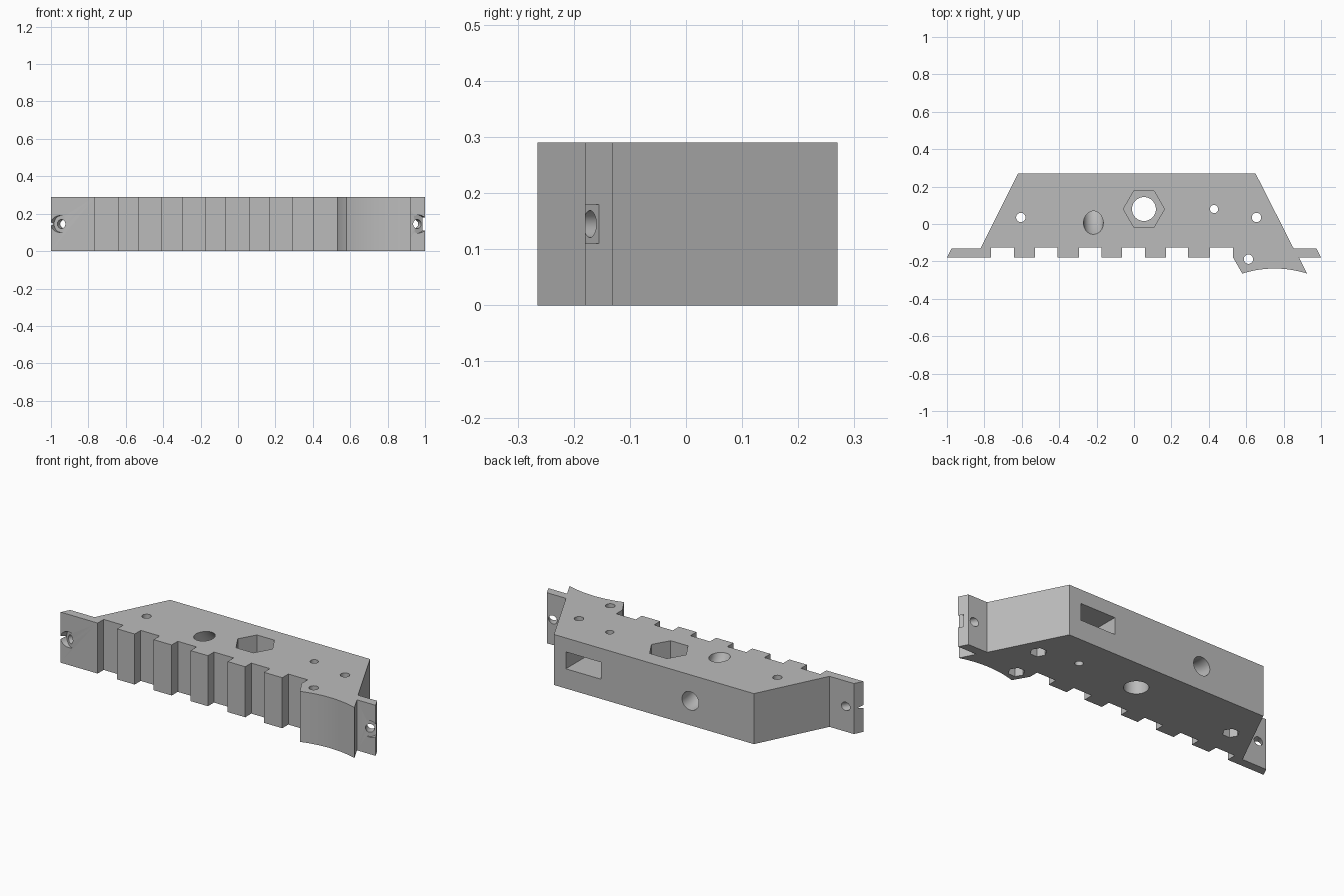
import bpy, bmesh, math
from mathutils import Vector

HEIGHT = 0.29
cube = bpy.data.objects.get("Cube")
if cube:
    bpy.data.objects.remove(cube, do_unlink=True)

grey = bpy.data.materials.new("light_grey")
grey.use_nodes = True
colour = (0.5, 0.5, 0.5, 1)
grey.diffuse_color = colour
grey.node_tree.nodes["Principled BSDF"].inputs["Base Color"].default_value = colour


def finish(name, bm):
    bmesh.ops.recalc_face_normals(bm, faces=bm.faces)
    mesh = bpy.data.meshes.new(name)
    bm.to_mesh(mesh)
    bm.free()
    mesh.materials.append(grey)
    obj = bpy.data.objects.new(name, mesh)
    bpy.context.collection.objects.link(obj)
    return obj


def loft(name, rings):
    """Skin a list of matching closed rings and cap both ends."""
    bm = bmesh.new()
    loops = [[bm.verts.new(p) for p in ring] for ring in rings]
    for a, b in zip(loops, loops[1:]):
        for i in range(len(a)):
            j = (i + 1) % len(a)
            bm.faces.new((a[i], a[j], b[j], b[i]))
    bm.faces.new(loops[0])
    bm.faces.new(loops[-1])
    return finish(name, bm)


def prism(name, outline, z0, z1):
    return loft(name, [[(x, y, z) for x, y in outline] for z in (z0, z1)])


def ring(centre, axis, radius, sides):
    """Points around an axis; the first lies along the horizontal side."""
    axis = Vector(axis).normalized()
    u = Vector((1, 0, 0)) if abs(axis.x) < 0.1 else Vector((0, 0, 1))
    u = (u - axis * u.dot(axis)).normalized()
    v = axis.cross(u)
    turn = [2 * math.pi * i / sides for i in range(sides)]
    return [Vector(centre) + radius * (math.cos(t) * u + math.sin(t) * v) for t in turn]


def bore(name, start, end, radius, sides=32):
    axis = Vector(end) - Vector(start)
    return loft(name, [ring(p, axis, radius, sides) for p in (start, end)])


# Plan outline: back, right tab, concave horn, toothed front, left tab
outline = [(-0.62, 0.27), (0.65, 0.27), (0.853, -0.13), (0.975, -0.13),
           (1.0, -0.18), (0.882, -0.18), (0.925, -0.265)]
outline += [(0.752 + 0.173 * t, -0.238 - 0.027 * t * t)
            for t in [1 - i / 12 for i in range(1, 25)]]
outline.append((0.53, -0.18))
for right, left in ((0.53, 0.407), (0.29, 0.172), (0.06, -0.065),
                    (-0.175, -0.295), (-0.41, -0.53), (-0.642, -0.765)):
    if right < 0.5:
        outline.append((right, -0.18))
    outline += [(right, -0.125), (left, -0.125), (left, -0.18)]
outline += [(-1.0, -0.18), (-0.975, -0.13), (-0.82, -0.13)]
body = prism("carriage_body", outline, 0, HEIGHT)

cutters = []

# Vertical screw holes with nut pockets underneath
for x, y in ((-0.605, 0.035), (0.655, 0.035), (0.612, -0.188)):
    cutters.append(bore("screw_hole", (x, y, -0.1), (x, y, 0.4), 0.025))
    cutters.append(bore("nut_pocket", (x, y, -0.1), (x, y, 0.08), 0.044, 6))
cutters.append(bore("small_hole", (0.428, 0.08, -0.1), (0.428, 0.08, 0.4), 0.022))

# Central hole with a large hexagonal seat on top
cutters.append(bore("central_hole", (0.053, 0.08, -0.1), (0.053, 0.08, 0.4), 0.064, 48))
cutters.append(bore("hex_seat", (0.053, 0.08, 0.15), (0.053, 0.08, 0.4), 0.11, 6))

# Curved duct from the top face to the back face
bend, duct = 0.31, []
for i in range(25):
    a = -0.3 + 1.75 * i / 24
    centre = (-0.217, 0.27 - bend * math.sin(a), 0.14 + bend * (1 - math.cos(a)))
    duct.append(ring(centre, (0, -math.cos(a), math.sin(a)), 0.053, 32))
cutters.append(loft("curved_duct", duct))

# Rectangular slot in the back face
cutters.append(prism("back_slot", [(0.352, 0.03), (0.574, 0.03), (0.574, 0.4), (0.352, 0.4)],
                     0.113, 0.21))

# Angled, counterbored screw holes in the end tabs
for side, x, floor, radius in ((-1, 0.95, 0.012, 0.045), (1, 0.963, 0.01, 0.048)):
    mid = Vector((side * x, -0.18, 0.145))
    lean = Vector((-side * 0.47, 0.88, 0)).normalized()
    cutters.append(bore("tab_hole", mid - lean * 0.05, mid + lean * 0.09, 0.024))
    cutters.append(bore("tab_counterbore", mid - lean * 0.06, mid + lean * floor, radius))

# Cut every opening, then remove the cutters
for cutter in cutters:
    cutter.hide_render = True
    cut = body.modifiers.new(cutter.name, 'BOOLEAN')
    cut.operation = 'DIFFERENCE'
    cut.solver = 'EXACT'
    cut.object = cutter
bpy.context.view_layer.update()
graph = bpy.context.evaluated_depsgraph_get()
result = bpy.data.meshes.new_from_object(body.evaluated_get(graph))
body.modifiers.clear()
body.data = result
for cutter in cutters:
    bpy.data.objects.remove(cutter, do_unlink=True)

bpy.ops.object.select_all(action='DESELECT')
body.select_set(True)
bpy.context.view_layer.objects.active = body
bpy.ops.object.shade_smooth_by_angle(angle=math.radians(30))
